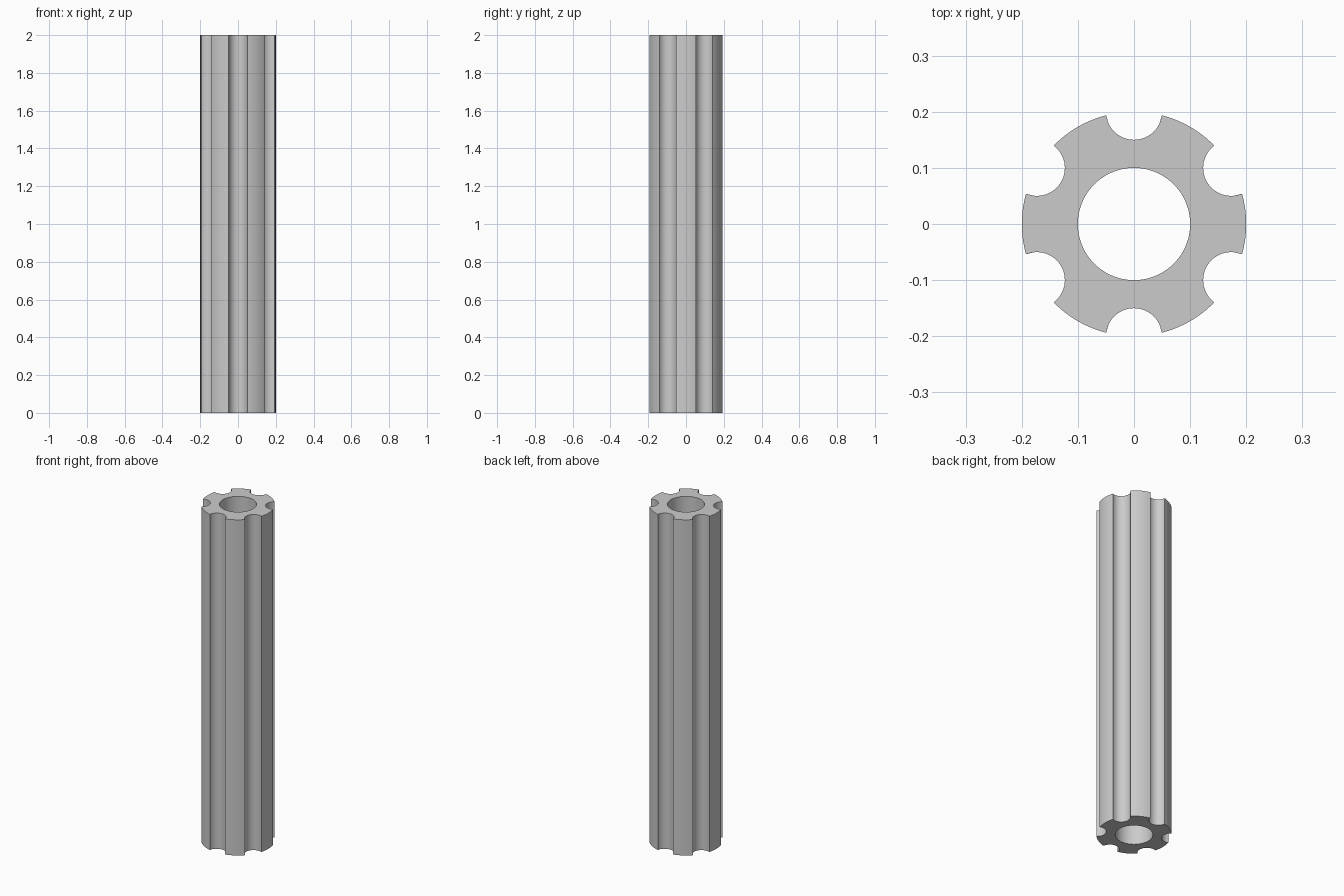
import bpy, bmesh, math
from mathutils import Vector

cube = bpy.data.objects.get("Cube")
if cube:
    bpy.data.objects.remove(cube, do_unlink=True)

HEIGHT, OUTER, BORE, GROOVE = 2.0, 0.2, 0.1, 0.05
COUNT, GROOVE_STEPS, LAND_STEPS = 6, 16, 10


def polar(radius, angle):
    return Vector((radius * math.cos(angle), radius * math.sin(angle), 0))


# Cross-section: matching outer and bore points, groove then land, per sector
sector = math.tau / COUNT
half = 2 * math.asin(GROOVE / (2 * OUTER))      # groove half-angle seen from the axis
sweep = math.acos(GROOVE / (2 * OUTER))         # groove half-angle about its own centre
outer, bore = [], []
for k in range(COUNT):
    mid = sector * (k + 0.5)
    for i in range(GROOVE_STEPS):
        t = 2 * i / GROOVE_STEPS - 1
        outer.append(polar(OUTER, mid) + polar(GROOVE, mid + math.pi - t * sweep))
        bore.append(polar(BORE, mid + t * half))
    for i in range(LAND_STEPS):
        a = mid + half + (sector - 2 * half) * i / LAND_STEPS
        outer.append(polar(OUTER, a))
        bore.append(polar(BORE, a))

# Closed tube from four rings: outer and bore walls plus both end faces
bm = bmesh.new()
lift = Vector((0, 0, HEIGHT))
rings = [[bm.verts.new(p + offset) for p in loop]
         for loop, offset in ((outer, Vector()), (outer, lift),
                              (bore, lift), (bore, Vector()))]
n = len(outer)
for r in range(4):
    a, b = rings[r], rings[(r + 1) % 4]
    for i in range(n):
        j = (i + 1) % n
        bm.faces.new((a[i], a[j], b[j], b[i]))
bmesh.ops.recalc_face_normals(bm, faces=bm.faces)

mesh = bpy.data.meshes.new("grooved_tube")
bm.to_mesh(mesh)
bm.free()
tube = bpy.data.objects.new("grooved_tube", mesh)
bpy.context.collection.objects.link(tube)

# Single grey material
grey = bpy.data.materials.new("light_grey")
grey.use_nodes = True
colour = (0.6, 0.6, 0.6, 1)
grey.diffuse_color = colour
grey.node_tree.nodes["Principled BSDF"].inputs["Base Color"].default_value = colour
mesh.materials.append(grey)

# Smooth walls with crisp groove edges and rims
bpy.ops.object.select_all(action='DESELECT')
tube.select_set(True)
bpy.context.view_layer.objects.active = tube
bpy.ops.object.shade_smooth_by_angle(angle=math.radians(30))
